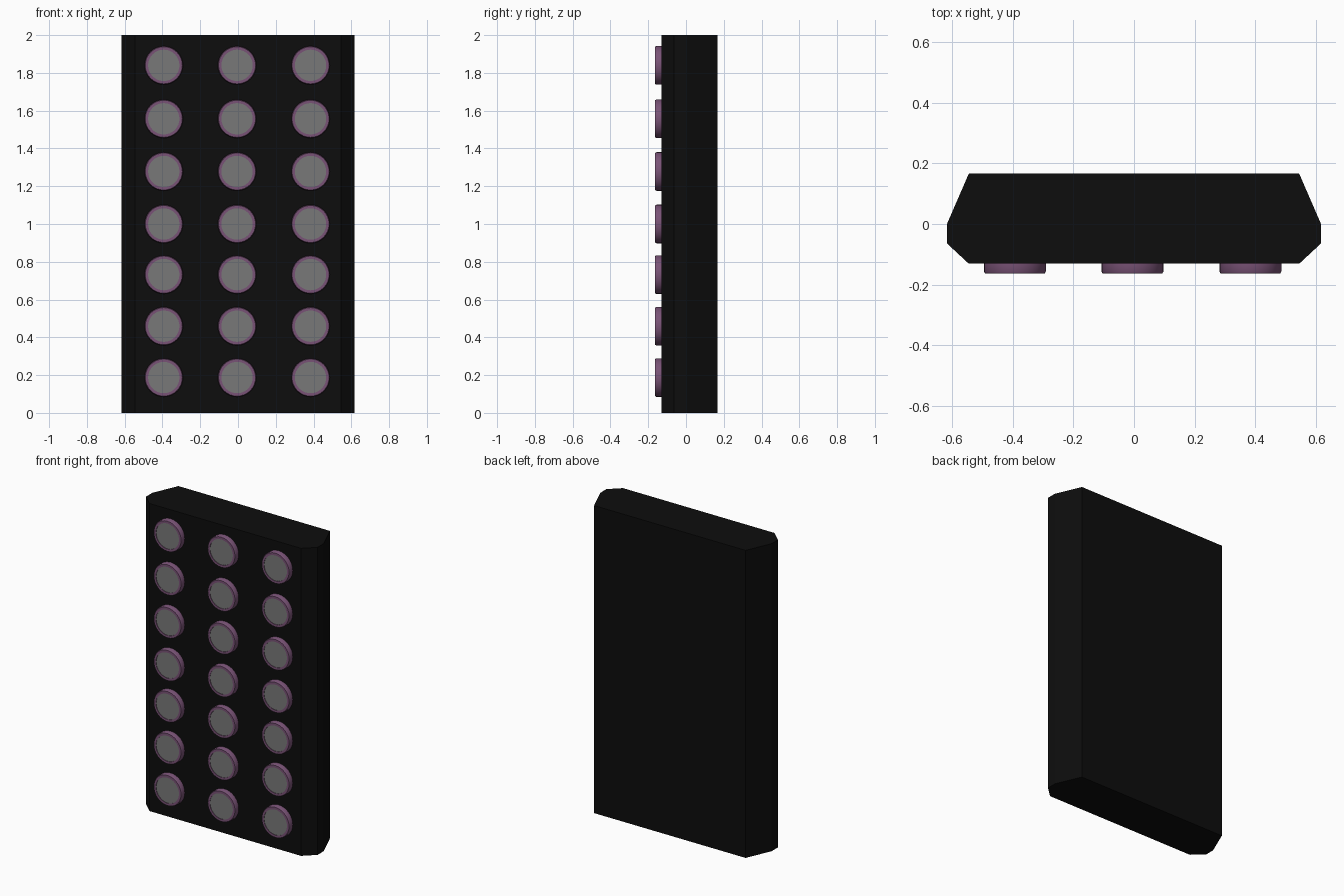
import bpy, bmesh, math

if "Cube" in bpy.data.objects:
    bpy.data.objects.remove(bpy.data.objects["Cube"])

def material(name, rgb):
    m = bpy.data.materials.new(name)
    m.diffuse_color = (*rgb, 1)
    m.use_nodes = True
    m.node_tree.nodes["Principled BSDF"].inputs["Base Color"].default_value = m.diffuse_color
    return m

black = material("black_casing", (0.004, 0.004, 0.004))
purple = material("purple_rim", (0.19, 0.085, 0.18))
grey = material("grey_face", (0.19, 0.19, 0.19))

def finish(name, bm, mat, smooth=False):
    bmesh.ops.recalc_face_normals(bm, faces=bm.faces)
    me = bpy.data.meshes.new(name)
    bm.to_mesh(me)
    bm.free()
    me.materials.append(mat)
    ob = bpy.data.objects.new(name, me)
    bpy.context.collection.objects.link(ob)
    if smooth:
        bpy.ops.object.select_all(action='DESELECT')
        bpy.context.view_layer.objects.active = ob
        ob.select_set(True)
        bpy.ops.object.shade_smooth_by_angle(angle=math.radians(30))
    return ob

# Casing: chamfered plan outline extruded upwards
half = [(0.545, -0.131), (0.617, -0.064), (0.617, 0.0), (0.545, 0.166)]
outline = half + [(-x, y) for x, y in reversed(half)]
bm = bmesh.new()
base = bm.faces.new([bm.verts.new((x, y, 0)) for x, y in outline])
top = bmesh.ops.extrude_face_region(bm, geom=[base], use_keep_orig=True)
bmesh.ops.translate(bm, vec=(0, 0, 2),
                    verts=[v for v in top["geom"] if isinstance(v, bmesh.types.BMVert)])
finish("casing", bm, black)

SIDES = 32

def lathe(name, profile, mat, cap=False):
    """Revolve (radius, y) points about the y axis."""
    bm = bmesh.new()
    rings = []
    for r, y in profile:
        rings.append([bm.verts.new((r * math.cos(2 * math.pi * i / SIDES), y,
                                    r * math.sin(2 * math.pi * i / SIDES)))
                      for i in range(SIDES)])
    for a, b in zip(rings, rings[1:]):
        for i in range(SIDES):
            j = (i + 1) % SIDES
            bm.faces.new((a[i], a[j], b[j], b[i]))
    if cap:
        bm.faces.new(rings[-1])
    return finish(name, bm, mat, smooth=True)

# First button: rim and face, then copied over the grid
rim = lathe("button_rim", [(0.102, -0.129), (0.102, -0.157), (0.098, -0.164),
                           (0.083, -0.164), (0.083, -0.155)], purple)
face = lathe("button_face", [(0.083, -0.155), (0.083, -0.161)], grey, cap=True)

columns = (-0.393, -0.005, 0.384)
rows = (0.187, 0.459, 0.732, 1.0, 1.278, 1.557, 1.84)
for n, (x, z) in enumerate((x, z) for z in rows for x in columns):
    for part in (rim, face):
        ob = part if n == 0 else part.copy()
        if n:
            bpy.context.collection.objects.link(ob)
        ob.location = (x, 0, z)
